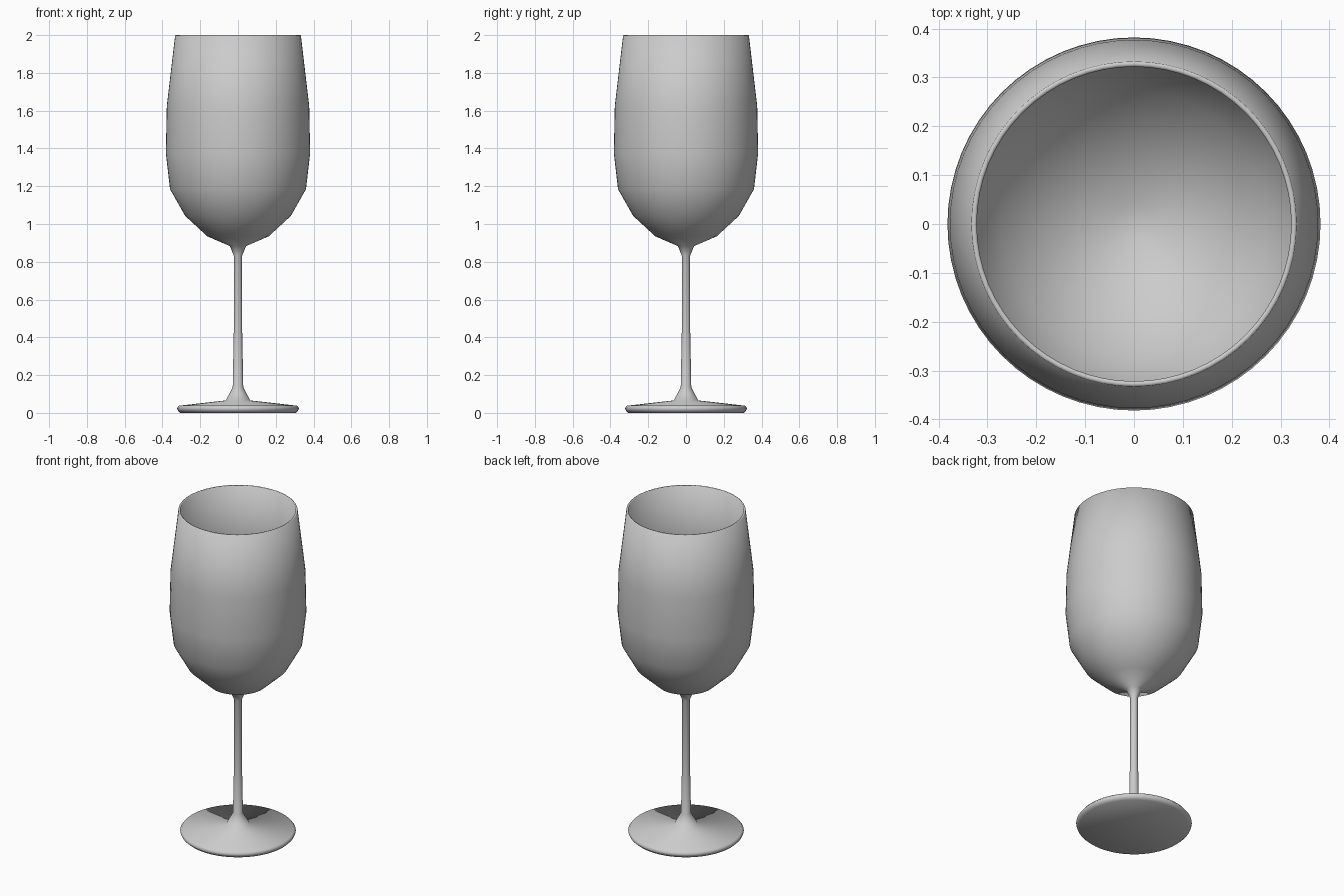
import bpy, bmesh, math

if "Cube" in bpy.data.objects:
    bpy.data.objects.remove(bpy.data.objects["Cube"])

SEGMENTS = 64

# half profile (radius, height): foot, stem, bowl outside, rim, bowl inside
profile = [
    (0, 0.005), (0.305, 0.005), (0.318, 0.012), (0.323, 0.025), (0.313, 0.038),
    (0.065, 0.066), (0.028, 0.135), (0.022, 0.45), (0.021, 0.83),
    (0.043, 0.883), (0.163, 0.935), (0.28, 1.043), (0.36, 1.185),
    (0.382, 1.375), (0.377, 1.625), (0.333, 1.998),
    (0.328, 2.0), (0.322, 1.998),
    (0.366, 1.625), (0.371, 1.375), (0.35, 1.19), (0.272, 1.053),
    (0.157, 0.947), (0.04, 0.9), (0, 0.897),
]
profile = [(r, 0.0 if z == 0.005 else z) for r, z in profile]


def lathe(name, points):
    bm = bmesh.new()
    verts = [bm.verts.new((r, 0, z)) for r, z in points]
    edges = [bm.edges.new(pair) for pair in zip(verts, verts[1:])]
    bmesh.ops.spin(bm, geom=verts + edges, cent=(0, 0, 0), axis=(0, 0, 1),
                   angle=2 * math.pi, steps=SEGMENTS)
    bmesh.ops.remove_doubles(bm, verts=bm.verts, dist=0.0003)
    bmesh.ops.recalc_face_normals(bm, faces=bm.faces)
    for face in bm.faces:
        face.smooth = True
    mesh = bpy.data.meshes.new(name)
    bm.to_mesh(mesh)
    bm.free()
    obj = bpy.data.objects.new(name, mesh)
    bpy.context.collection.objects.link(obj)
    return obj


# one continuous turned body
lathe("wine_glass", profile)
